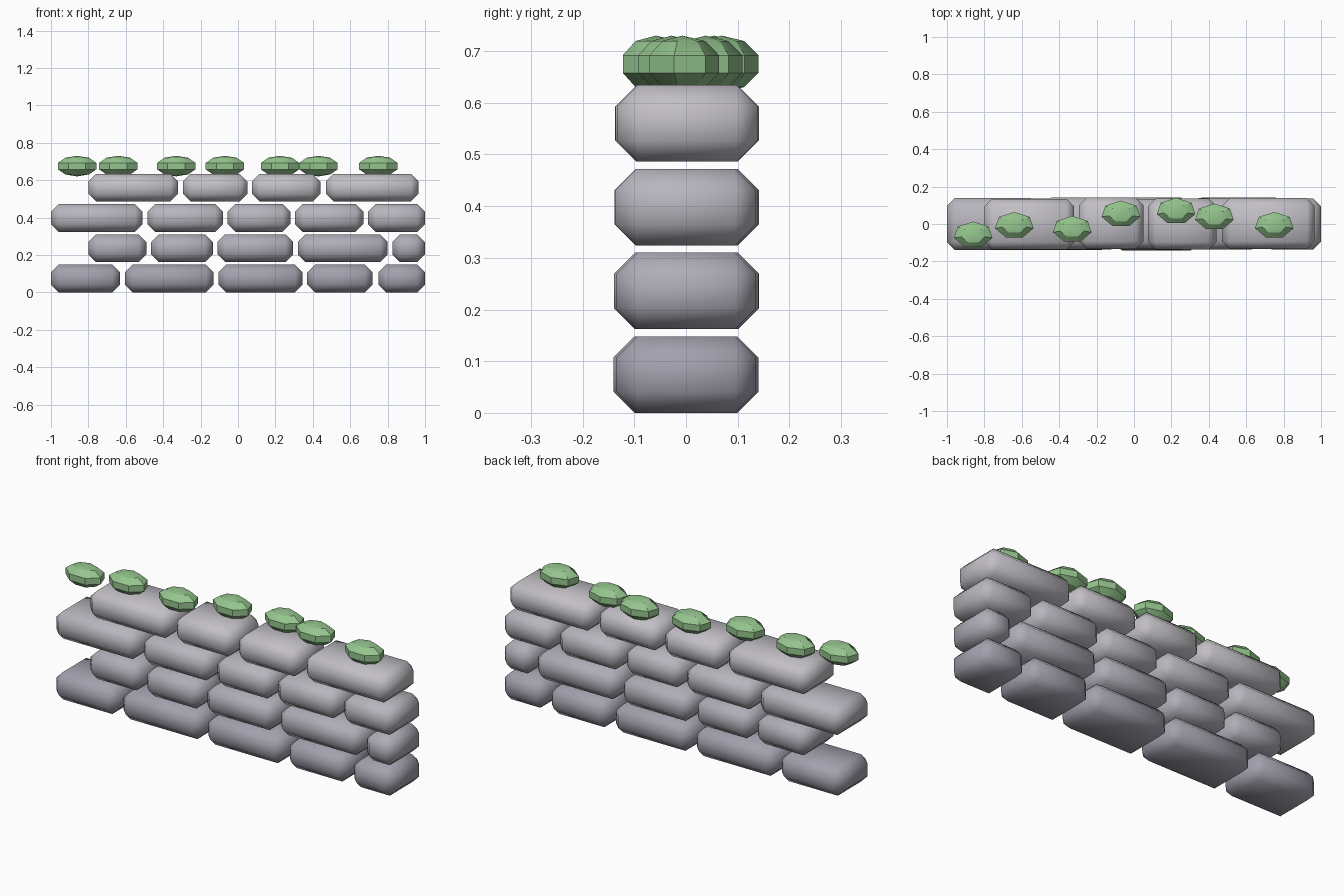
import bpy, bmesh, math, random

if "Cube" in bpy.data.objects:
    bpy.data.objects.remove(bpy.data.objects["Cube"])
random.seed(4)


def material(name, rgb):
    m = bpy.data.materials.new(name)
    m.diffuse_color = (*rgb, 1)
    m.use_nodes = True
    m.node_tree.nodes["Principled BSDF"].inputs["Base Color"].default_value = m.diffuse_color
    return m


def add_object(name, bm, mat, angle):
    bmesh.ops.recalc_face_normals(bm, faces=bm.faces[:])
    me = bpy.data.meshes.new(name)
    bm.to_mesh(me)
    bm.free()
    ob = bpy.data.objects.new(name, me)
    bpy.context.collection.objects.link(ob)
    me.materials.append(mat)
    bpy.ops.object.select_all(action='DESELECT')
    ob.select_set(True)
    bpy.context.view_layer.objects.active = ob
    bpy.ops.object.shade_smooth_by_angle(angle=math.radians(angle))
    return ob


# One chamfered stone block
def stone(name, x0, x1, y0, y1, z0, z1, mat):
    bm = bmesh.new()
    bmesh.ops.create_cube(bm, size=1)
    for v in bm.verts:
        v.co.x = x1 if v.co.x > 0 else x0
        v.co.y = y1 if v.co.y > 0 else y0
        v.co.z = z1 if v.co.z > 0 else z0
    bmesh.ops.bevel(bm, geom=bm.edges[:], offset=0.041, segments=1,
                    affect='EDGES', profile=0.5)
    add_object(name, bm, mat, 60)


# One flattened seven-sided moss clump
def moss(name, x, y, mat):
    bm = bmesh.new()
    rx, ry, rz, zc, n = 0.111, 0.075, 0.055, 0.675, 7
    rings = []
    for lat in (-54, -18, 18, 54):
        c, s = math.cos(math.radians(lat)), math.sin(math.radians(lat))
        rings.append([bm.verts.new((
            x + rx * c * math.cos(math.pi / 2 + math.tau * i / n),
            y + ry * c * math.sin(math.pi / 2 + math.tau * i / n),
            zc + rz * s)) for i in range(n)])
    low = bm.verts.new((x, y, zc - rz))
    top = bm.verts.new((x, y, zc + rz))
    for i in range(n):
        j = (i + 1) % n
        for a, b in zip(rings, rings[1:]):
            bm.faces.new((a[i], a[j], b[j], b[i]))
        bm.faces.new((low, rings[0][j], rings[0][i]))
        bm.faces.new((top, rings[-1][i], rings[-1][j]))
    add_object(name, bm, mat, 30)


# Four staggered courses, lighter toward the top
courses = [
    [(-1, -.63), (-.605, -.13), (-.105, .345), (.37, .72), (.75, 1)],
    [(-.8, -.49), (-.465, -.135), (-.11, .295), (.32, .8), (.825, 1)],
    [(-1, -.51), (-.485, -.08), (-.055, .28), (.305, .67), (.695, 1)],
    [(-.8, -.32), (-.295, .05), (.075, .44), (.47, .965)],
]
tones = [(.37, .355, .42), (.43, .415, .47), (.48, .465, .51), (.54, .525, .56)]
for r, (row, tone) in enumerate(zip(courses, tones)):
    mat = material(f"stone_{r + 1}", tone)
    z = r * 0.162
    for i, (x0, x1) in enumerate(row):
        stone(f"stone_row{r + 1}_{i + 1}", x0, x1,
              -0.137 + random.uniform(-.004, .004),
              0.138 + random.uniform(-.004, .004), z, z + 0.148, mat)

# Moss clumps along the top
green = material("moss_green", (.3, .56, .27))
for i, (x, y) in enumerate([(-.86, -.058), (-.64, -.007), (-.33, -.028),
                            (-.07, .054), (.225, .069), (.43, .038),
                            (.75, -.007)]):
    moss(f"moss_{i + 1}", x, y, green)
